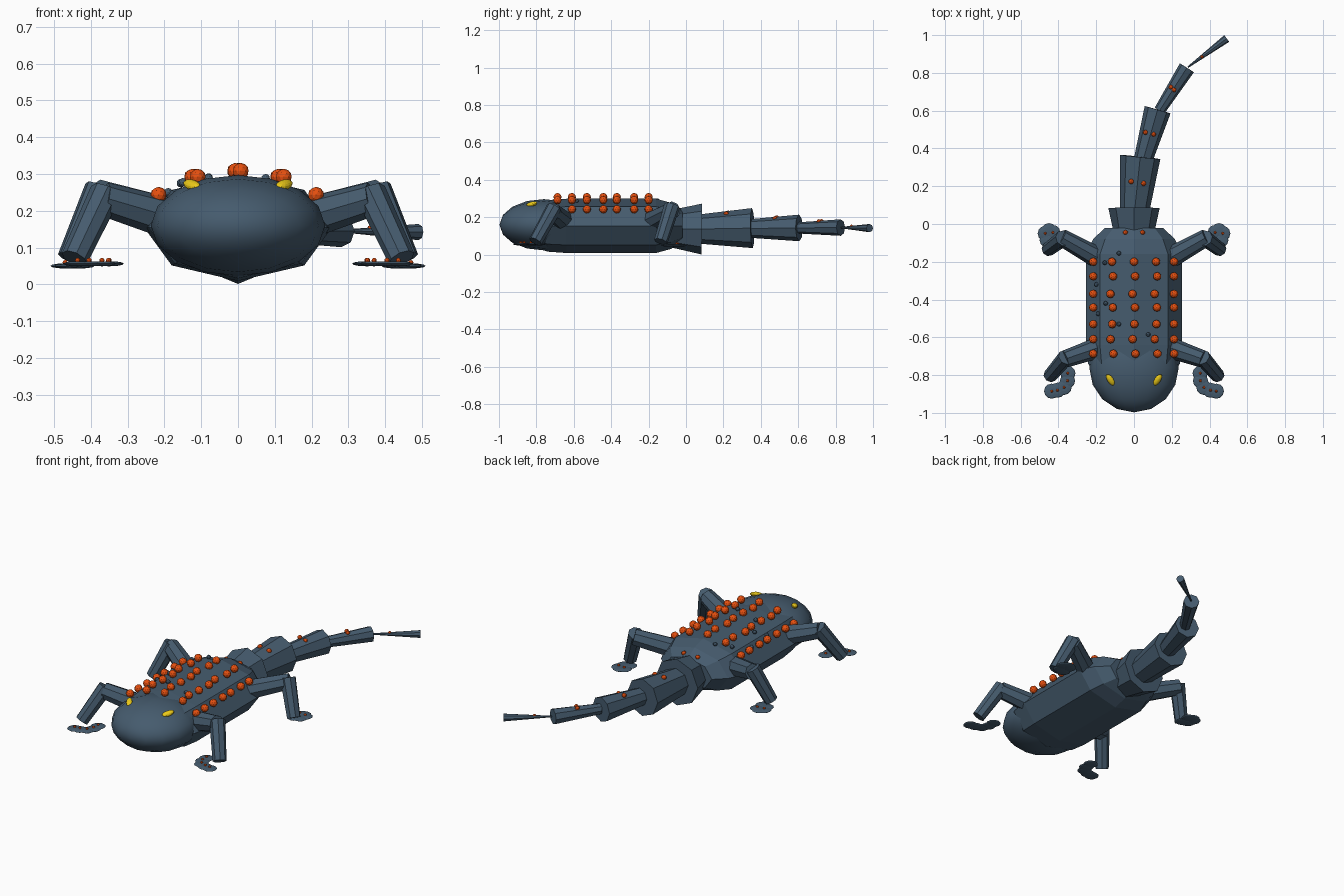
import bpy, math
from math import cos, sin, pi
from mathutils import Vector

if "Cube" in bpy.data.objects:
    bpy.data.objects.remove(bpy.data.objects["Cube"])


def material(name, rgb):
    m = bpy.data.materials.new(name)
    m.diffuse_color = (*rgb, 1)
    m.use_nodes = True
    m.node_tree.nodes["Principled BSDF"].inputs["Base Color"].default_value = m.diffuse_color
    return m


SKIN = material("slate_skin", (0.06, 0.105, 0.155))
ORANGE = material("orange_spots", (0.8, 0.08, 0.005))
YELLOW = material("yellow_eyes", (0.85, 0.6, 0.01))


def finish(name, mat):
    ob = bpy.context.object
    ob.name = name
    ob.data.materials.append(mat)
    return ob


def cone(name, a, b, r1, r2, sides=8):
    a, b = Vector(a), Vector(b)
    bpy.ops.mesh.primitive_cone_add(vertices=sides, radius1=r1, radius2=r2, depth=(b - a).length,
                                    location=(a + b) / 2)
    ob = finish(name, SKIN)
    ob.rotation_euler = (b - a).to_track_quat('Z', 'Y').to_euler()
    return ob


def ball(name, loc, scale, mat, rot=(0, 0, 0), seg=12, rings=8):
    bpy.ops.mesh.primitive_uv_sphere_add(segments=seg, ring_count=rings, radius=1,
                                         location=loc, rotation=rot)
    ob = finish(name, mat)
    ob.scale = scale
    return ob


def spot(name, loc, r, mat=ORANGE):
    bpy.ops.mesh.primitive_ico_sphere_add(subdivisions=2, radius=r, location=loc)
    return finish(name, mat)


# Body: eight-sided capsule lofted along y
rings = [(-0.87, 0.45), (-0.82, 0.75), (-0.74, 0.95), (-0.64, 1), (-0.16, 1), (-0.08, 0.85), (-0.02, 0.6)]
N = 8
verts = [(0.255 * s * cos(2 * pi * i / N), y, 0.154 + 0.145 * s * sin(2 * pi * i / N))
         for y, s in rings for i in range(N)]
faces = [(k * N + i, k * N + (i + 1) % N, (k + 1) * N + (i + 1) % N, (k + 1) * N + i)
         for k in range(len(rings) - 1) for i in range(N)]
faces += [tuple(range(N))[::-1], tuple(range((len(rings) - 1) * N, len(rings) * N))]
faces = [f[::-1] for f in faces]
faces[-2:] = [tuple(range(N)), tuple(range((len(rings) - 1) * N, len(rings) * N))[::-1]]
mesh = bpy.data.meshes.new("body")
mesh.from_pydata(verts, [], faces)
mesh.materials.append(SKIN)
bpy.context.collection.objects.link(bpy.data.objects.new("body", mesh))

# Head
ball("head", (0, -0.76, 0.16), (0.237, 0.137, 0.237), SKIN, (pi / 2, 0, 0), 16, 8)
bpy.ops.object.shade_smooth_by_angle(angle=math.radians(40))

# Tail: chain of cones flaring toward the rear
tail = [((0, -0.17, 0.14), (0, 0.085, 0.137), 0.08, 0.136),
        ((0.003, 0.07, 0.137), (0.033, 0.355, 0.142), 0.078, 0.107),
        ((0.05, 0.345, 0.14), (0.125, 0.605, 0.143), 0.05, 0.071),
        ((0.135, 0.6, 0.143), (0.28, 0.827, 0.145), 0.03, 0.044),
        ((0.285, 0.83, 0.145), (0.491, 0.982, 0.142), 0.004, 0.022)]
for i, seg in enumerate(tail):
    cone(f"tail_segment_{i + 1}", *seg)

# Tail spots
for x, y, z, r in [(-0.045, -0.045, 0.245, 0.013), (0.045, -0.045, 0.245, 0.013),
                   (-0.015, 0.225, 0.222, 0.014), (0.05, 0.215, 0.218, 0.014),
                   (0.06, 0.485, 0.197, 0.013), (0.103, 0.475, 0.193, 0.013),
                   (0.195, 0.725, 0.178, 0.012), (0.212, 0.71, 0.178, 0.012),
                   (0.36, 0.885, 0.153, 0.008)]:
    spot("tail_spot", (x, y, z), r)

# Back spots in five rows
for k, y in enumerate((-0.2, -0.277, -0.37, -0.442, -0.53, -0.61, -0.687)):
    w = 0.008 * sin(2.3 * k)
    for x, z in ((-0.216, 0.243), (-0.117, 0.292), (0, 0.308), (0.117, 0.292), (0.212, 0.243)):
        spot("back_spot", (x + w * (abs(x) < 0.2), y, z), 0.022)

# Small dark bumps on the back
for x, y, z in [(-0.08, -0.155, 0.29), (-0.155, -0.205, 0.275), (-0.2, -0.32, 0.24), (-0.15, -0.42, 0.277),
                (-0.19, -0.475, 0.25), (-0.08, -0.53, 0.288), (0.075, -0.585, 0.288), (0.23, -0.64, 0.215)]:
    spot("back_bump", (x, y, z), 0.012, SKIN)

legs = {
    "front": dict(hip=(0.19, -0.655, 0.18), knee=(0.365, -0.715, 0.232), top=(0.36, -0.705, 0.25),
                  ankle=(0.445, -0.805, 0.07),
                  toes=[(0.35, -0.79), (0.352, -0.83), (0.37, -0.865), (0.405, -0.88), (0.436, -0.885)], z=0.056),
    "back": dict(hip=(0.19, -0.18, 0.18), knee=(0.385, -0.07, 0.24), top=(0.375, -0.075, 0.26),
                 ankle=(0.455, -0.135, 0.07),
                 toes=[(0.43, -0.045), (0.47, -0.05), (0.45, -0.035), (0.46, -0.085), (0.43, -0.095)], z=0.05),
}
for sx, side in ((1, "left"), (-1, "right")):
    # Eyes
    ball(f"{side}_eye", (sx * 0.125, -0.825, 0.27), (0.017, 0.036, 0.013), YELLOW,
         (math.radians(14), sx * math.radians(20), -sx * math.radians(28)))
    for end, p in legs.items():
        # Upper and lower leg
        pt = lambda key: (sx * p[key][0], *p[key][1:])
        cone(f"{end}_{side}_upper_leg", pt("hip"), pt("knee"), 0.056, 0.046)
        cone(f"{end}_{side}_lower_leg", pt("top"), pt("ankle"), 0.043, 0.037)
        # Flat toe pads with spots
        for i, (x, y) in enumerate(p["toes"]):
            ball(f"{end}_{side}_toe", (sx * x, y, p["z"]), (0.04, 0.04, 0.007), SKIN, seg=12, rings=6)
            if end == "front" or i < 2:
                spot(f"{end}_{side}_toe_spot", (sx * x, y, p["z"] + 0.009), 0.007)
